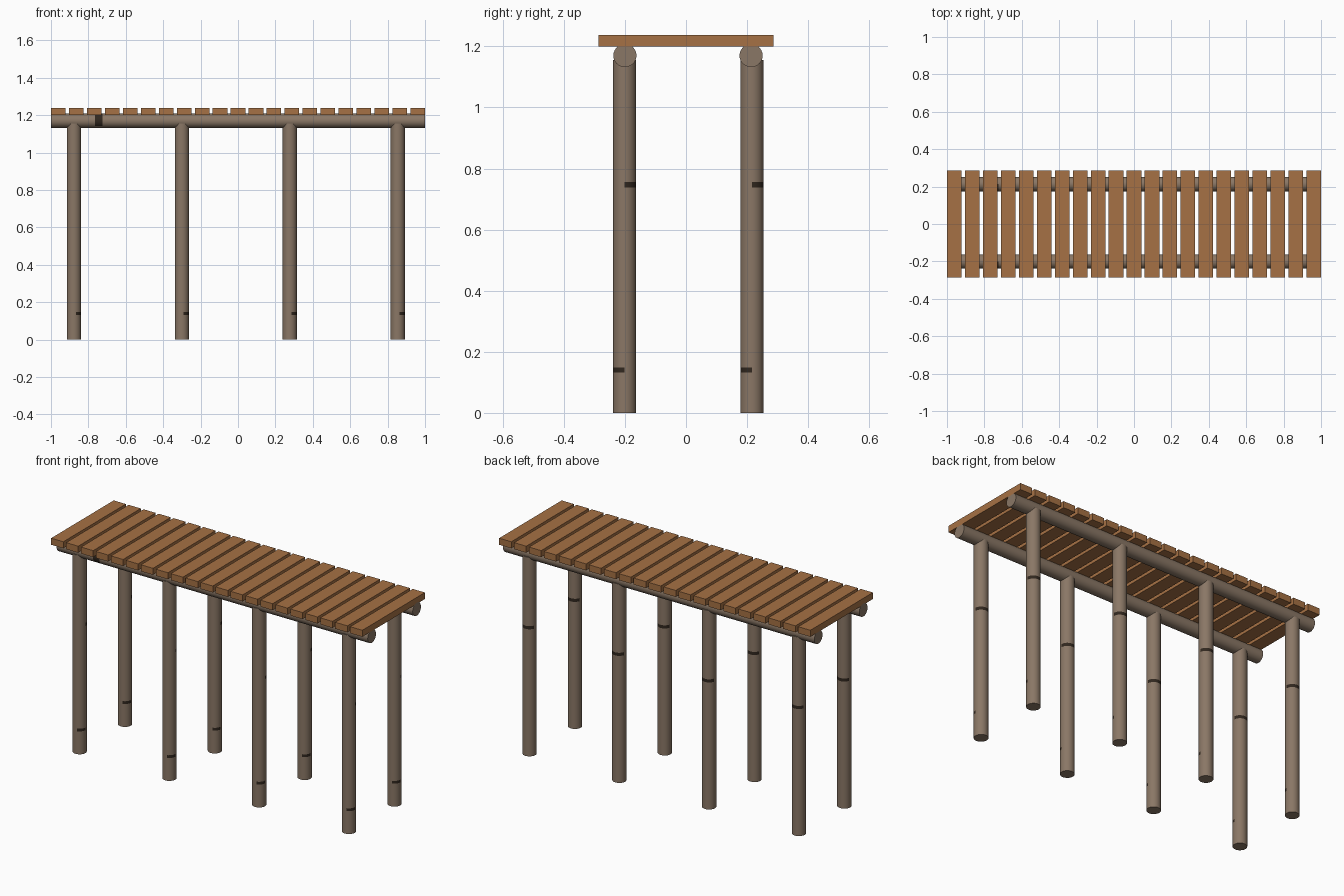
import bpy, bmesh, math

if "Cube" in bpy.data.objects:
    bpy.data.objects.remove(bpy.data.objects["Cube"])

def material(name, rgb):
    m = bpy.data.materials.new(name)
    m.diffuse_color = (*rgb, 1.0)
    m.use_nodes = True
    m.node_tree.nodes["Principled BSDF"].inputs["Base Color"].default_value = m.diffuse_color
    return m

PLANK = material("warm_plank_wood", (0.38, 0.165, 0.058))
LOG = material("grey_brown_log", (0.255, 0.185, 0.132))
KNOT = material("dark_knot", (0.03, 0.02, 0.013))
SIDES = 24

def finish(bm, name, mats):
    bmesh.ops.recalc_face_normals(bm, faces=bm.faces)
    me = bpy.data.meshes.new(name)
    bm.to_mesh(me)
    bm.free()
    for m in mats:
        me.materials.append(m)
    ob = bpy.data.objects.new(name, me)
    bpy.context.collection.objects.link(ob)
    return ob

def log(name, place, stations, r, knots):
    """Round log: place(a, t) gives a surface point; knots = (t0, t1, a0, a1)."""
    bm = bmesh.new()
    rings = [[bm.verts.new(place(r * math.cos(2 * math.pi * i / SIDES),
                                 r * math.sin(2 * math.pi * i / SIDES), t))
              for i in range(SIDES)] for t in stations]
    for k in range(len(stations) - 1):
        mid = (stations[k] + stations[k + 1]) / 2
        for i in range(SIDES):
            j = (i + 1) % SIDES
            f = bm.faces.new((rings[k][i], rings[k][j], rings[k + 1][j], rings[k + 1][i]))
            f.smooth = True
            a = 360 * (i + 0.5) / SIDES
            for t0, t1, a0, a1 in knots:
                if t0 < mid < t1 and (a - a0) % 360 < a1 - a0:
                    f.material_index = 1
    bm.faces.new(rings[0])
    bm.faces.new(rings[-1])
    ob = finish(bm, name, (LOG, KNOT))
    ob.data.set_sharp_from_angle(angle=math.radians(40))
    return ob

# Deck planks laid across the beams
N, W = 21, 0.078
for i in range(N):
    x = -1 + W / 2 + i * (2 - W) / (N - 1)
    bm = bmesh.new()
    bmesh.ops.create_cube(bm, size=1)
    for v in bm.verts:
        v.co = (x + v.co.x * W, v.co.y * 0.574, 1.219 + v.co.z * 0.038)
    finish(bm, f"deck_plank_{i + 1}", (PLANK,))

for side, yb, yp in (("front", -0.2, -0.201), ("back", 0.213, 0.216)):
    # Long round beam under the planks
    log(f"{side}_beam", lambda c, s, t, y=yb: (t, y + c, 1.17 + s),
        (-1, -0.765, -0.725, 1), 0.038, [(-0.765, -0.725, 90, 230)])
    # Upright posts with dark bark knots
    for n in range(4):
        x = -0.877 + n * 0.577
        log(f"{side}_post_{n + 1}", lambda c, s, t, x=x, y=yp: (x + c, y + s, t),
            (0, 0.133, 0.149, 0.738, 0.756, 1.156), 0.0378,
            [(0.133, 0.149, 285, 360), (0.738, 0.756, 0, 165)])
